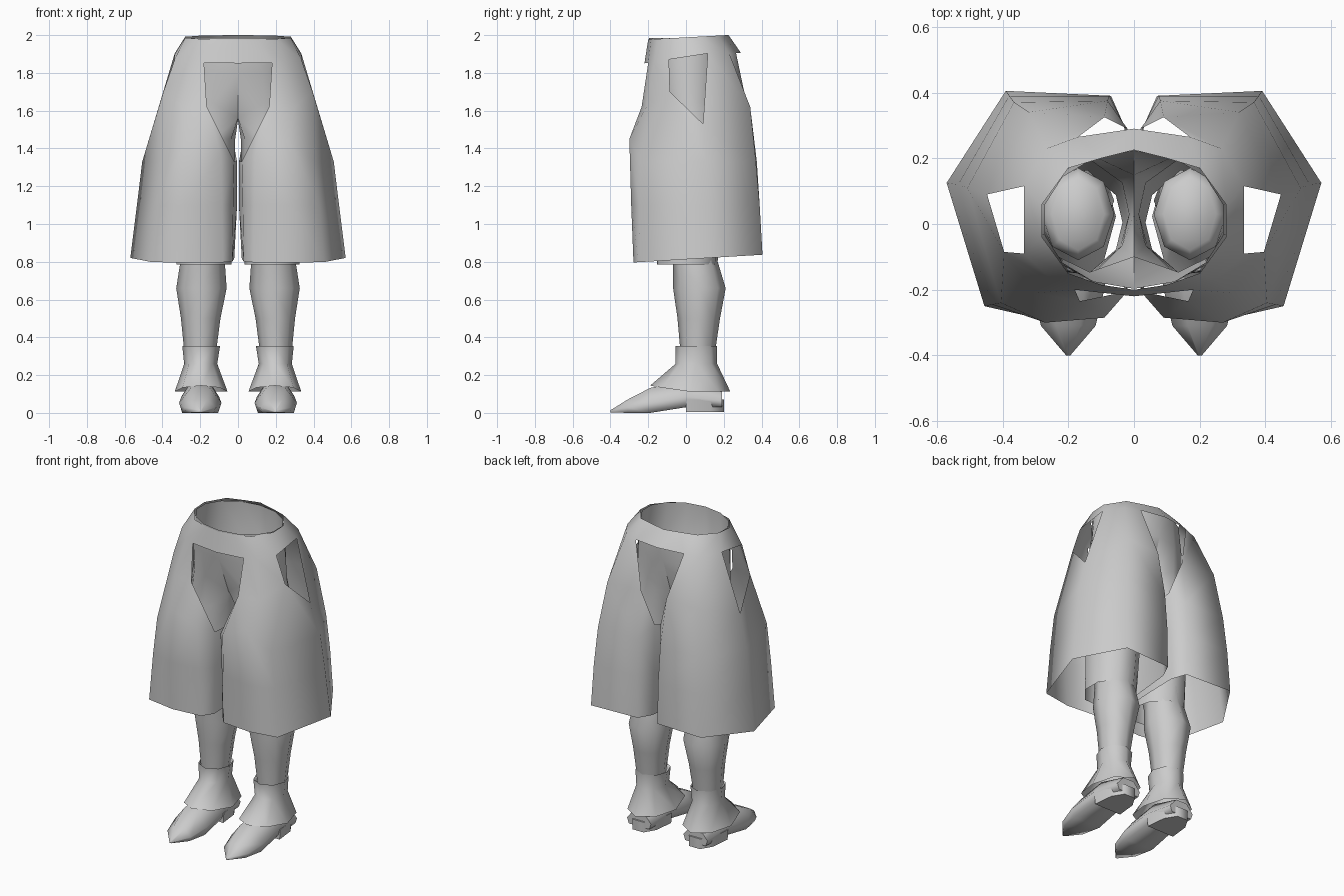
import bpy, bmesh, math

if "Cube" in bpy.data.objects:
    bpy.data.objects.remove(bpy.data.objects["Cube"])

grey = bpy.data.materials.new("plain_grey")
grey.diffuse_color = (0.6, 0.6, 0.6, 1)
grey.use_nodes = True
grey.node_tree.nodes["Principled BSDF"].inputs["Base Color"].default_value = grey.diffuse_color


def loft(name, rings, closed=True, cap_top=False, cap_end=False, skip=(), angle=65):
    """Skin rings of points (None = no point) and mirror the result in x."""
    bm = bmesh.new()
    rows = [[bm.verts.new(p) if p else None for p in r] for r in rings]
    n = len(rows[0])
    for r in range(len(rows) - 1):
        for c in range(n if closed else n - 1):
            if (r, c) in skip:
                continue
            d = (c + 1) % n
            f = [v for v in (rows[r][c], rows[r][d], rows[r + 1][d], rows[r + 1][c]) if v]
            if len(f) > 2:
                bm.faces.new(f)
    if cap_top:
        bm.faces.new(rows[0])
    if cap_end:
        bm.faces.new(rows[-1])
    bmesh.ops.recalc_face_normals(bm, faces=bm.faces[:])
    me = bpy.data.meshes.new(name)
    bm.to_mesh(me)
    bm.free()
    me.materials.append(grey)
    ob = bpy.data.objects.new(name, me)
    bpy.context.collection.objects.link(ob)
    mod = ob.modifiers.new("mirror", 'MIRROR')
    mod.use_clip = True
    mod.merge_threshold = 0.002
    bpy.ops.object.select_all(action='DESELECT')
    bpy.context.view_layer.objects.active = ob
    ob.select_set(True)
    bpy.ops.object.shade_smooth_by_angle(angle=math.radians(angle))
    return ob


def oval(z, x0, x1, y0, y1, n=8):
    """Ring of n points filling the given box, starting at the front."""
    cx, cy, rx, ry = (x0 + x1) / 2, (y0 + y1) / 2, (x1 - x0) / 2, (y1 - y0) / 2
    return [(cx + rx * math.sin(2 * math.pi * k / n),
             cy - ry * math.cos(2 * math.pi * k / n), z) for k in range(n)]


# Wide trousers: columns run from front centre round the side to back centre,
# the last one is the wall between the legs
plan = [
    [(0, -.2), (.1, -.185), (.2, -.15), (.28, -.04), (.28, .06), (.2, .17), (.1, .2), (0, .225), None],
    [(0, -.22), (.18, -.2), (.25, -.17), (.335, -.09), (.335, .115), (.265, .23), (.17, .265), (0, .29), None],
    [None, (.165, -.235), (.3, -.21), (.395, -.085), (.447, .09), (.32, .34), (.09, .325), None, None],
    [(.02, -.205), (.09, -.285), (.27, -.3), (.405, -.24), (.507, .11), (.365, .37), (.08, .375), (.02, .29), (.005, .05)],
    [(.025, -.2), (.085, -.27), (.28, -.29), (.43, -.245), (.535, .12), (.38, .39), (.075, .39), (.025, .29), (.005, .05)],
    [(.03, -.2), (.08, -.262), (.27, -.278), (.455, -.25), (.57, .125), (.39, .405), (.07, .39), (.03, .3), (.02, .05)],
]
heights = [1.988, 1.875, 1.62, 1.33, 1.1, .813]
tilt = [.055, .11, 0, 0, 0, .06]
shift = {(1, 3): .006, (1, 4): .015, (2, 3): .08, (2, 4): -.09, (3, 2): .12, (3, 1): .04, (3, 7): .08}
rings = []
for r, row in enumerate(plan):
    rings.append([(p[0], p[1], heights[r] + tilt[r] * p[1] + shift.get((r, c), 0)) if p else None
                  for c, p in enumerate(row)])
# the skipped faces are the front, side and back openings
loft("wide_trousers", rings, skip={(1, 0), (1, 3), (1, 6)}, angle=85)


# Inner breeches: half ovals over the hips, then a tube for each thigh
def hip(z, rx, y0, y1, drop=0, crotch=None):
    pts = []
    for k in range(8):
        a = math.pi * k / 7
        end = k in (0, 7)
        y = (y0 + y1) / 2 - (y1 - y0) / 2 * math.cos(a) * (.65 if end and drop else 1)
        pts.append((0 if end else rx * math.sin(a), y, z - drop * end))
    return pts + [crotch]


def thigh(z, cx, cy, rx, ry):
    pts = []
    for k in range(9):
        a = math.radians(-150 + 300 * k / 7) if k < 8 else math.pi
        pts.append((cx + rx * math.cos(a), cy + ry * math.sin(a), z))
    return pts


hips = [hip(1.985, .278, -.197, .222), hip(1.8, .3, -.195, .23),
        hip(1.64, .31, -.165, .215, .08, (0, .03, 1.55))]
thighs = [thigh(1.45, .17, .03, .155, .19), thigh(1.15, .178, .02, .157, .18),
          thigh(.785, .185, .005, .15, .165)]
loft("inner_breeches", hips + thighs, angle=85)

# Calves, closed above the knee
loft("calf", [oval(1.0, .09, .25, -.08, .14), oval(.96, .06, .28, -.11, .17),
              oval(.8, .07, .305, -.07, .168),
              oval(.66, .06, .327, -.068, .21), oval(.5, .093, .302, -.045, .18),
              oval(.33, .115, .285, -.03, .155)], cap_top=True, angle=85)

# Boot cuff flaring out to a pointed flap over the foot
flare = [(x, y, .112 + max(0, -y) * .17) for x, y, z in oval(.11, .055, .335, -.19, .235)]
loft("boot_cuff", [oval(.33, .12, .28, -.03, .15), oval(.355, .095, .295, -.055, .165),
                   oval(.26, .11, .285, -.055, .165), flare], angle=75)

# Pointed shoe lofted from toe to heel: y, half width, top, bottom
shoe = []
for y, w, top, low in [(-.4, .006, .014, .003), (-.31, .083, .07, 0), (-.19, .112, .132, 0),
                       (0, .1, .17, .03), (.19, .085, .12, .03)]:
    mid = low + (top - low) * .4
    shoe.append([(.2 + s * w, y, z) for s, z in
                 [(-.85, low), (-1, mid), (-.45, top), (.45, top), (1, mid), (.85, low)]])
loft("shoe", shoe, cap_top=True, cap_end=True, angle=75)

# Heel block, rounded at the back
outline = [(-1, 0), (1, 0), (.85, .13), (.4, .2), (-.4, .2), (-.85, .13)]
heel = [[(.2 + sx * w, y, z) for sx, y in outline] for z, w in [(.07, .1), (.005, .095)]]
loft("shoe_heel", heel, cap_top=True, cap_end=True, angle=60)
